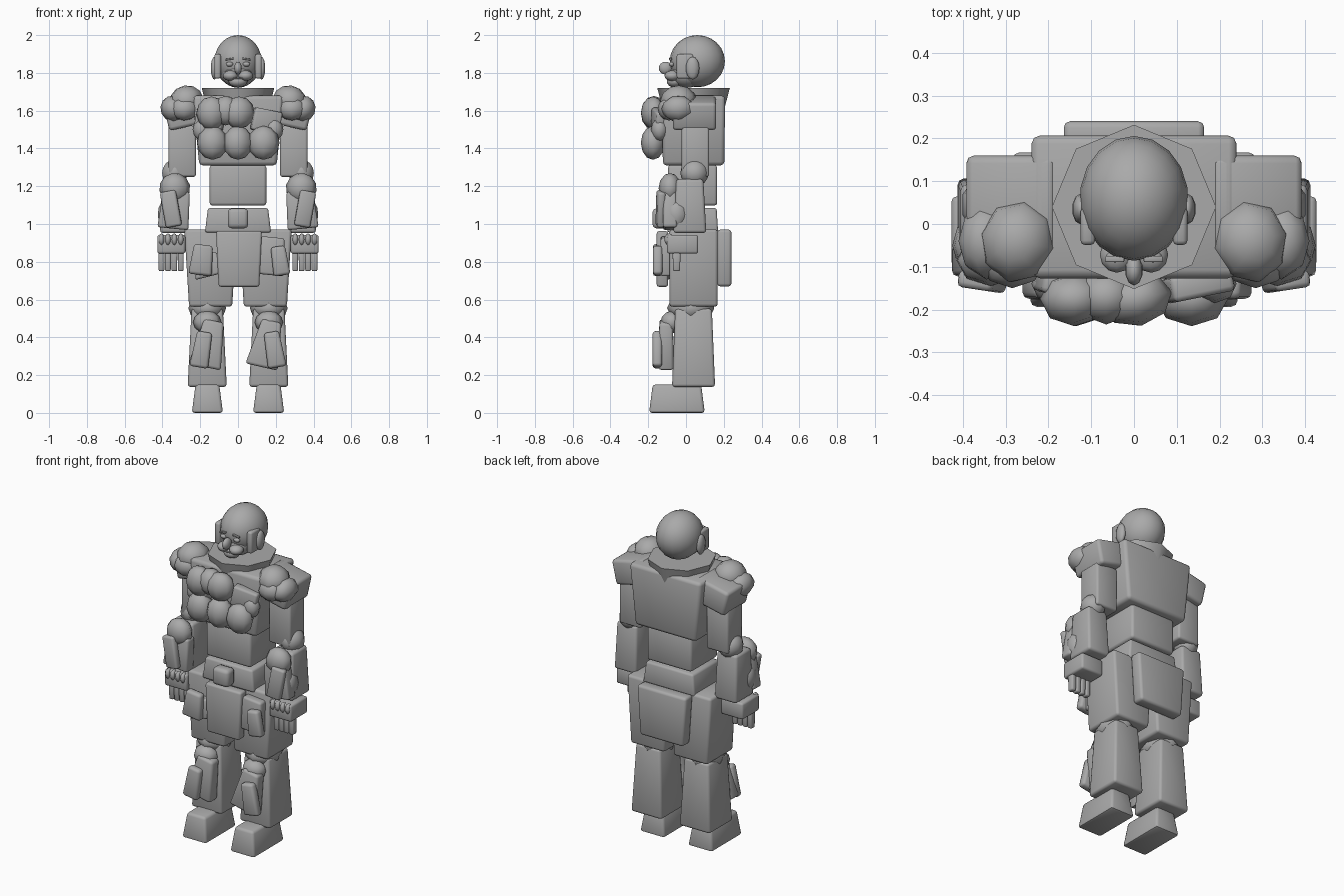
import bpy, bmesh, math
from mathutils import Matrix, Euler, Vector

grey = bpy.data.materials.new("plain_grey")
grey.diffuse_color = (0.4, 0.4, 0.4, 1)


def finish(name, bm, loc, rot=(0, 0, 0), angle=50):
    me = bpy.data.meshes.new(name)
    bm.to_mesh(me)
    bm.free()
    me.materials.append(grey)
    ob = bpy.data.objects.new(name, me)
    ob.location, ob.rotation_euler = loc, rot
    bpy.context.collection.objects.link(ob)
    bpy.ops.object.select_all(action='DESELECT')
    ob.select_set(True)
    bpy.context.view_layer.objects.active = ob
    bpy.ops.object.shade_smooth_by_angle(angle=math.radians(angle))
    return ob


def box(name, loc, size, top=(1, 1), rot=(0, 0, 0), bevel=0.012):
    """Bevelled block; top scales the upper face in x and y."""
    bm = bmesh.new()
    bmesh.ops.create_cube(bm, size=1)
    for v in bm.verts:
        k = top if v.co.z > 0 else (1, 1)
        v.co = Vector((v.co.x * size[0] * k[0], v.co.y * size[1] * k[1], v.co.z * size[2]))
    bmesh.ops.bevel(bm, geom=bm.edges[:], offset=min(bevel, min(size) * 0.3),
                    segments=2, profile=0.5, affect='EDGES')
    return finish(name, bm, loc, rot)


def ball(name, loc, radii, seg=8, rings=6, rot=(0, 0, 0)):
    """Smooth ellipsoid, coarse enough to read as a padded lump."""
    bm = bmesh.new()
    bmesh.ops.create_uvsphere(bm, u_segments=seg, v_segments=rings, radius=1)
    bmesh.ops.scale(bm, vec=radii, verts=bm.verts)
    return finish(name, bm, loc, rot, 80)


# Head and face
ball("skull", (0, 0.06, 1.862), (0.127, 0.146, 0.138), 18, 12)
ball("jaw", (0, 0.005, 1.795), (0.088, 0.09, 0.074), 16, 10)
ball("nose", (0, -0.108, 1.825), (0.021, 0.036, 0.034), 10, 8)
ball("chin", (0, -0.06, 1.755), (0.05, 0.042, 0.032), 12, 8)
box("mouth", (0, -0.102, 1.772), (0.055, 0.008, 0.007))
for s, side in ((-1, "left"), (1, "right")):
    ball(side + "_cheek", (s * 0.04, -0.072, 1.785), (0.04, 0.042, 0.028), 12, 8)
    ball(side + "_eye", (s * 0.045, -0.076, 1.846), (0.02, 0.014, 0.013), 10, 8)
    box(side + "_brow", (s * 0.045, -0.082, 1.873), (0.045, 0.014, 0.009), rot=(0, s * 0.15, 0))
    box(side + "_sideburn", (s * 0.108, -0.005, 1.835), (0.034, 0.088, 0.13))
    ball(side + "_ear", (s * 0.125, 0.035, 1.825), (0.02, 0.036, 0.06), 10, 8)

# Flared eight-sided collar
bm = bmesh.new()
bmesh.ops.create_cone(bm, cap_ends=True, segments=8, radius1=0.145, radius2=0.192, depth=0.18)
finish("collar", bm, (0, 0.04, 1.63))

# Torso
box("chest", (0, 0.04, 1.495), (0.41, 0.325, 0.37), top=(1.18, 1.03), bevel=0.02)
box("abdomen", (0, 0.035, 1.205), (0.30, 0.26, 0.215), bevel=0.015)
box("waist", (0, 0.035, 1.02), (0.35, 0.27, 0.13), top=(0.91, 0.94))
box("buckle", (0, -0.14, 1.03), (0.108, 0.075, 0.105), bevel=0.02)
box("front_flap", (0.005, -0.125, 0.815), (0.215, 0.06, 0.295), top=(1.13, 1))
box("rear_flap", (0, 0.203, 0.82), (0.29, 0.075, 0.30), top=(1.14, 1), bevel=0.015)

# Chest padding: two rows of lumps over tilted plates
for i, (x, z, rx, rz) in enumerate([(-0.14, 1.587, 0.08, 0.088), (0.005, 1.59, 0.085, 0.085),
                                    (-0.135, 1.43, 0.082, 0.09), (0, 1.43, 0.08, 0.09),
                                    (0.135, 1.43, 0.085, 0.09)]):
    ball(f"chest_lump_{i}", (x, -0.175, z), (rx, 0.064, rz), rot=(0, 0, 0.2 * (i % 2)))
ball("chest_lump_center_top", (-0.065, -0.17, 1.6), (0.072, 0.065, 0.078))
for s, side in ((-1, "left"), (1, "right")):
    box(side + "_chest_plate", (s * 0.15, -0.142, 1.545), (0.15, 0.06, 0.12), rot=(0, 0.2, -s * -0.2))
    ball(side + "_chest_side_lump", (s * 0.19, -0.14, 1.5), (0.05, 0.045, 0.06))

for s, side in ((-1, "left"), (1, "right")):
    # Shoulder block and padding
    box(side + "_shoulder", (s * 0.275, 0.045, 1.59), (0.215, 0.23, 0.15), rot=(0, s * 0.22, 0), bevel=0.018)
    ball(side + "_shoulder_lump_top", (s * 0.272, -0.04, 1.652), (0.092, 0.098, 0.082), rot=(0, s * 0.15, s * 0.2))
    ball(side + "_shoulder_lump_outer", (s * 0.345, -0.04, 1.61), (0.065, 0.09, 0.07), rot=(0, s * 0.4, 0))
    ball(side + "_shoulder_lump_front", (s * 0.285, -0.09, 1.61), (0.075, 0.06, 0.062))

    # Arm
    box(side + "_upper_arm", (s * 0.295, 0.05, 1.385), (0.145, 0.145, 0.27))
    ball(side + "_elbow", (s * 0.335, 0.045, 1.27), (0.07, 0.075, 0.072), 10, 8)
    box(side + "_forearm", (s * 0.338, 0.02, 1.095), (0.15, 0.175, 0.285), top=(0.9, 0.82), bevel=0.015)

    # Forearm padding
    ball(side + "_forearm_lump_upper", (s * 0.335, -0.085, 1.19), (0.082, 0.06, 0.08), rot=(0, s * 0.2, 0))
    box(side + "_forearm_plate", (s * 0.335, -0.085, 1.075), (0.165, 0.075, 0.20), top=(0.85, 0.9),
        rot=(0, s * -0.1, 0))
    box(side + "_forearm_pad", (s * 0.355, -0.135, 1.08), (0.085, 0.04, 0.19), rot=(0, s * 0.18, s * 0.15),
        bevel=0.015)
    ball(side + "_forearm_lump_outer", (s * 0.385, -0.05, 1.05), (0.04, 0.06, 0.075))

    # Hand, knuckles and fingers
    box(side + "_hand", (s * 0.353, -0.018, 0.893), (0.148, 0.165, 0.10))
    for i in range(4):
        x = s * (0.303 + 0.034 * i)
        ball(f"{side}_knuckle_{i}", (x, -0.09, 0.918), (0.017, 0.025, 0.032), 8, 6)
        box(f"{side}_finger_{i}", (x, -0.05, 0.805), (0.03, 0.036, 0.11), top=(1.05, 1.2), bevel=0.008)

    # Leg
    box(side + "_thigh", (s * 0.145, 0.04, 0.767), (0.228, 0.255, 0.41), top=(1.22, 1), bevel=0.015)
    ball(side + "_knee", (s * 0.163, 0.025, 0.555), (0.1, 0.125, 0.075))
    box(side + "_shin", (s * 0.163, 0.04, 0.345), (0.207, 0.228, 0.415), top=(0.8, 0.85), bevel=0.015)
    box(side + "_foot", (s * 0.162, -0.048, 0.075), (0.165, 0.295, 0.15), top=(0.76, 0.87), bevel=0.015)

    # Shin armour: wide tilted plate with a raised pad
    box(side + "_shin_plate", (s * 0.152, -0.105, 0.365), (0.175, 0.08, 0.25), top=(0.6, 0.9),
        rot=(0, s * -0.2 if s < 0 else 0.22, 0), bevel=0.015)
    box(side + "_shin_pad", (s * 0.192, -0.152, 0.335), (0.10, 0.05, 0.19), top=(0.8, 1),
        rot=(0, -0.17 if s > 0 else 0.17, 0), bevel=0.018)
    ball(side + "_knee_lump", (s * 0.163, -0.075, 0.48), (0.075, 0.06, 0.06))

# Hip armour, mounted differently on each side
box("left_hip_plate", (-0.15, -0.11, 0.785), (0.19, 0.06, 0.12), top=(0.5, 1), rot=(0, -0.25, 0))
box("left_hip_pad", (-0.192, -0.15, 0.81), (0.125, 0.05, 0.16), top=(0.8, 1), rot=(0, 0.12, 0), bevel=0.018)
box("right_hip_plate", (0.175, -0.105, 0.83), (0.155, 0.06, 0.20), top=(0.8, 1), rot=(0, 0.1, 0))
box("right_hip_pad", (0.222, -0.15, 0.805), (0.09, 0.05, 0.155), top=(0.85, 1), rot=(0, -0.15, 0), bevel=0.018)
